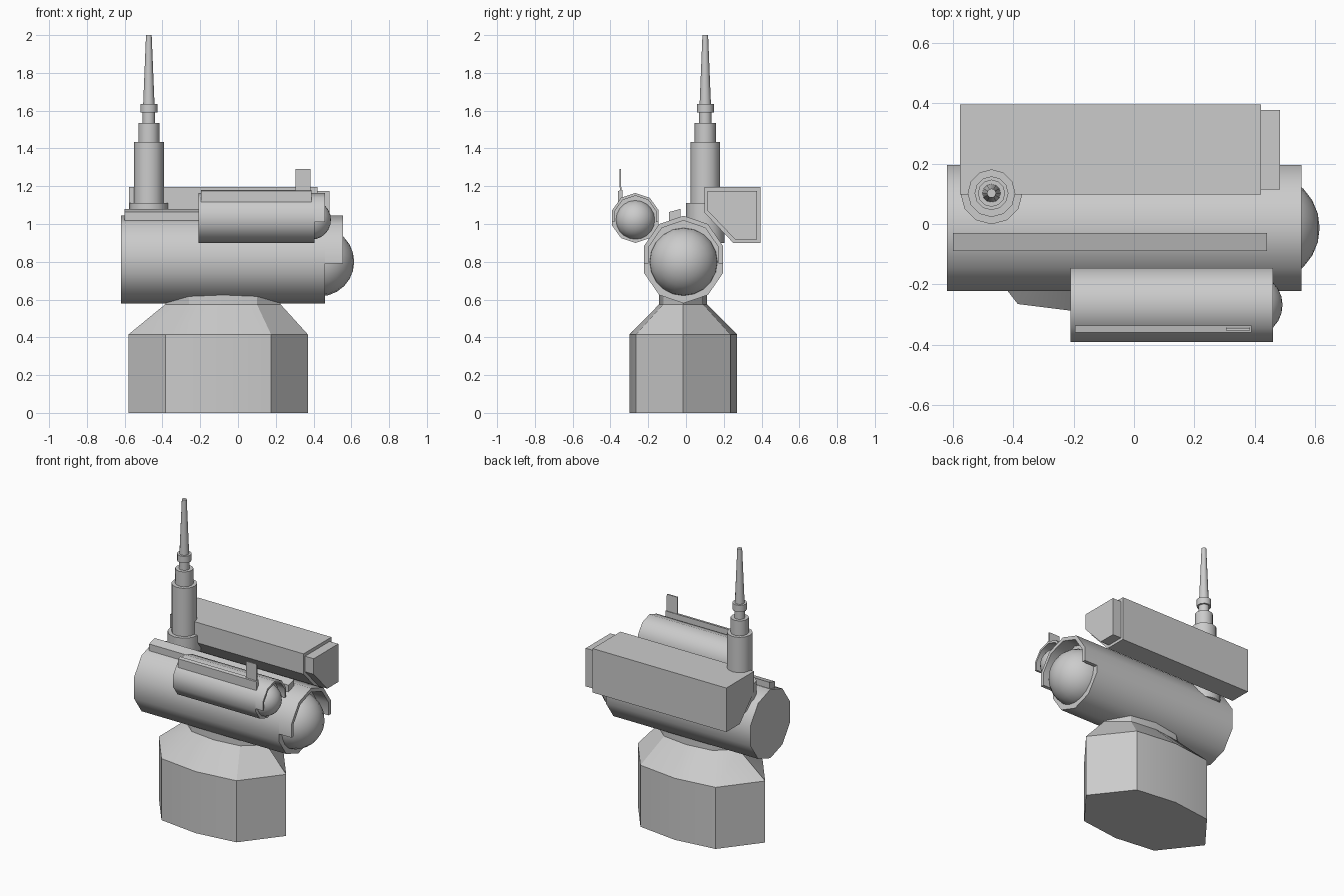
import bpy
from math import sin, cos, pi, radians

if "Cube" in bpy.data.objects:
    bpy.data.objects.remove(bpy.data.objects["Cube"])


def make(name, verts, faces, smooth=None):
    mesh = bpy.data.meshes.new(name)
    mesh.from_pydata(verts, [], faces)
    ob = bpy.data.objects.new(name, mesh)
    bpy.context.collection.objects.link(ob)
    if smooth:
        bpy.ops.object.select_all(action='DESELECT')
        ob.select_set(True)
        bpy.context.view_layer.objects.active = ob
        bpy.ops.object.shade_smooth_by_angle(angle=radians(smooth))
    return ob


def loft(name, rings, smooth=None):
    """Skin equal-length rings (counter-clockwise along travel) and cap the ends."""
    n, m = len(rings[0]), len(rings)
    verts = [p for r in rings for p in r]
    faces = [(k*n + i, k*n + (i+1) % n, (k+1)*n + (i+1) % n, (k+1)*n + i)
             for k in range(m - 1) for i in range(n)]
    faces += [tuple(reversed(range(n))), tuple(range((m-1)*n, m*n))]
    return make(name, verts, faces, smooth)


def prism_x(name, profile, x0, x1, smooth=None):
    """Extrude a (y, z) profile along x."""
    return loft(name, [[(x, y, z) for y, z in profile] for x in (x0, x1)], smooth)


def plan(rx, ry, dx, dy, z, cx, cy=-0.015):
    """Eight-sided outline with adjustable diagonal corners."""
    pts = [(rx, 0), (dx, dy), (0, ry), (-dx, dy), (-rx, 0), (-dx, -dy), (0, -ry), (dx, -dy)]
    return [(cx + x, cy + y, z) for x, y in pts]


# pedestal and neck
loft("pedestal", [plan(.475, .285, .28, .25, 0, -.105),
                  plan(.475, .285, .28, .25, .415, -.105),
                  plan(.305, .127, .18, .105, .575, -.08)], 30)
loft("neck", [plan(.305, .127, .18, .105, z, -.08) for z in (.57, .72)], 30)


def camera_tube(name, cy, cz, ey, rz, x0, x1, x2, step, lens):
    """Ten-sided tube with a half-round hood and a domed lens."""
    ry = ey / cos(pi / 10)
    ring = [(cy + ry*cos(pi/2 + i*pi/5), cz + rz*sin(pi/2 + i*pi/5)) for i in range(10)]
    prism_x(name + "_body", ring, x0, x1, 40)
    # hood: upper part of the same outline, as a shell
    upper = [ring[i] for i in (8, 9, 0, 1, 2)]
    outer = [(cy + ey, step)] + upper + [(cy - ey, step)]
    inner = [(cy + (y - cy)*.89, cz + (z - cz)*.89 if z > step else z) for y, z in outer]
    n = len(outer)
    verts = [(x, y, z) for x in (x1, x2) for y, z in outer + inner]
    faces = []
    for i in range(n - 1):
        a, b, c, d = i, i + 1, n + i, n + i + 1
        o = 2 * n
        faces += [(a, b, b+o, a+o), (d, c, c+o, d+o), (a+o, b+o, d+o, c+o), (b, a, c, d)]
    o = 2 * n
    faces += [(0, o, o+n, n), (n-1, 2*n-1, o+2*n-1, o+n-1)]
    make(name + "_hood", verts, faces, 40)
    # lens dome
    lx, lz, lr = lens
    bpy.ops.mesh.primitive_uv_sphere_add(segments=20, ring_count=12, radius=lr,
                                         location=(lx, cy, lz), rotation=(0, pi/2, 0))
    ob = bpy.context.object
    ob.name = name + "_lens"
    bpy.ops.object.shade_smooth()


camera_tube("main_camera", -.013, .812, .209, .232, -.62, .46, .555, .79, (.432, .80, .183))
camera_tube("small_camera", -.268, 1.032, .123, .132, -.21, .405, .46, 1.01, (.387, 1.022, .105))

# strip along the top of the main camera
prism_x("top_strip", [(-.09, .98), (-.03, .98), (-.03, 1.08), (-.09, 1.063)], -.60, .44)

# sight rail and fin on the small camera
prism_x("sight_rail", [(-.36, 1.09), (-.336, 1.09), (-.336, 1.18), (-.36, 1.175)], -.195, .39)
prism_x("sight_fin", [(-.349, 1.12), (-.341, 1.12), (-.345, 1.29), (-.353, 1.29)], .305, .385)

# side housing with chamfered underside and inset front cap
prism_x("side_housing", [(.25, .90), (.395, .90), (.395, 1.197), (.098, 1.197), (.098, 1.06)],
        -.577, .42)
prism_x("housing_cap", [(.26, .918), (.377, .918), (.377, 1.175), (.115, 1.175), (.115, 1.07)],
        .415, .484)

# stepped antenna and its mount
def round_z(name, steps, sides=12, cx=-.472, cy=.102):
    loft(name, [[(cx + r*cos(2*pi*i/sides), cy + r*sin(2*pi*i/sides), z)
                 for i in range(sides)] for r, z in steps], 35)


round_z("antenna_mount", [(.103, .90), (.103, 1.11)])
round_z("antenna_mast", [(.079, 1.08), (.079, 1.435), (.056, 1.435), (.056, 1.535),
                         (.033, 1.535), (.033, 1.59), (.045, 1.59), (.045, 1.635),
                         (.03, 1.635), (.015, 2.0)])
